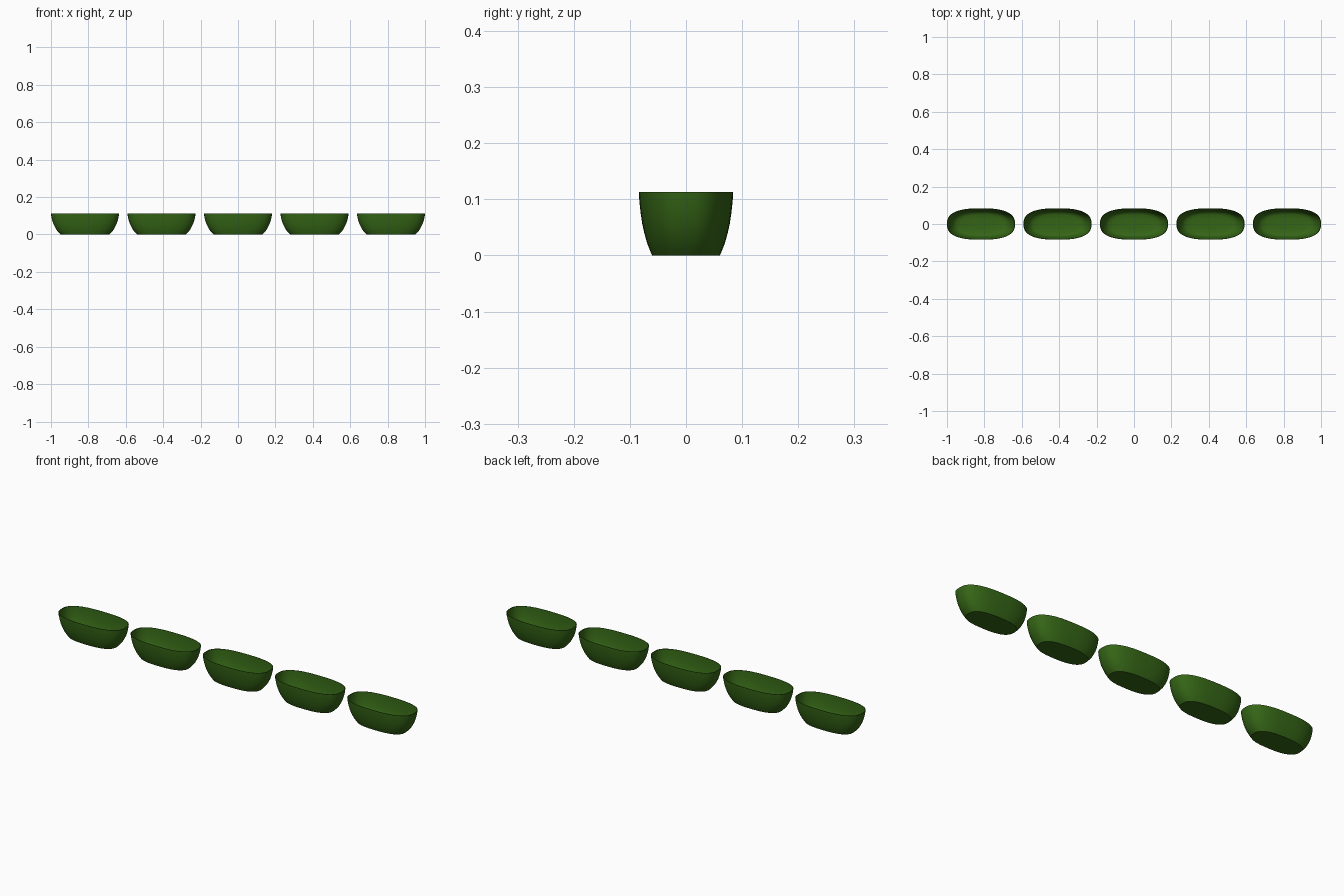
import bpy, bmesh, math

if "Cube" in bpy.data.objects:
    bpy.data.objects.remove(bpy.data.objects["Cube"])

SEG = 64
RX, RY = 0.182, 0.084
# bowl wall profile: (scale of the rim outline, height), outer base to rim, then down inside
OUTER = [(0.72, 0.0), (0.775, 0.011), (0.83, 0.023), (0.885, 0.040),
         (0.93, 0.057), (0.965, 0.077), (0.99, 0.097), (1.0, 0.113)]
INNER = [(0.985, 0.113), (0.975, 0.097), (0.95, 0.077), (0.915, 0.057),
         (0.87, 0.040), (0.81, 0.024), (0.74, 0.013), (0.60, 0.008), (0.3, 0.006)]

mat = bpy.data.materials.new("green_glaze")
mat.diffuse_color = (0.035, 0.13, 0.008, 1)
mat.use_nodes = True
mat.node_tree.nodes["Principled BSDF"].inputs["Base Color"].default_value = mat.diffuse_color


def outline(s, z):
    # rounded oblong (superellipse) cross-section
    pts = []
    for i in range(SEG):
        a = 2 * math.pi * i / SEG
        c, d = math.cos(a), math.sin(a)
        e = 2 / 2.6
        pts.append((s * RX * math.copysign(abs(c) ** e, c),
                    s * RY * math.copysign(abs(d) ** e, d), z))
    return pts


def bowl_mesh():
    bm = bmesh.new()
    rings = [[bm.verts.new(p) for p in outline(s, z)] for s, z in OUTER + INNER]
    for a, b in zip(rings, rings[1:]):
        for i in range(SEG):
            j = (i + 1) % SEG
            bm.faces.new((a[i], a[j], b[j], b[i]))
    # flat foot and inner floor
    bm.faces.new(rings[0][::-1])
    centre = bm.verts.new((0, 0, INNER[-1][1]))
    for i in range(SEG):
        bm.faces.new((rings[-1][i], rings[-1][(i + 1) % SEG], centre))
    bmesh.ops.recalc_face_normals(bm, faces=bm.faces)
    me = bpy.data.meshes.new("bowl")
    bm.to_mesh(me)
    bm.free()
    me.materials.append(mat)
    return me


# row of five identical bowls
mesh = bowl_mesh()
for k in range(5):
    ob = bpy.data.objects.new(f"bowl_{k + 1}", mesh)
    ob.location.x = (k - 2) * 0.409
    bpy.context.collection.objects.link(ob)
    ob.select_set(True)
    bpy.context.view_layer.objects.active = ob
bpy.ops.object.shade_smooth_by_angle(angle=math.radians(40))
